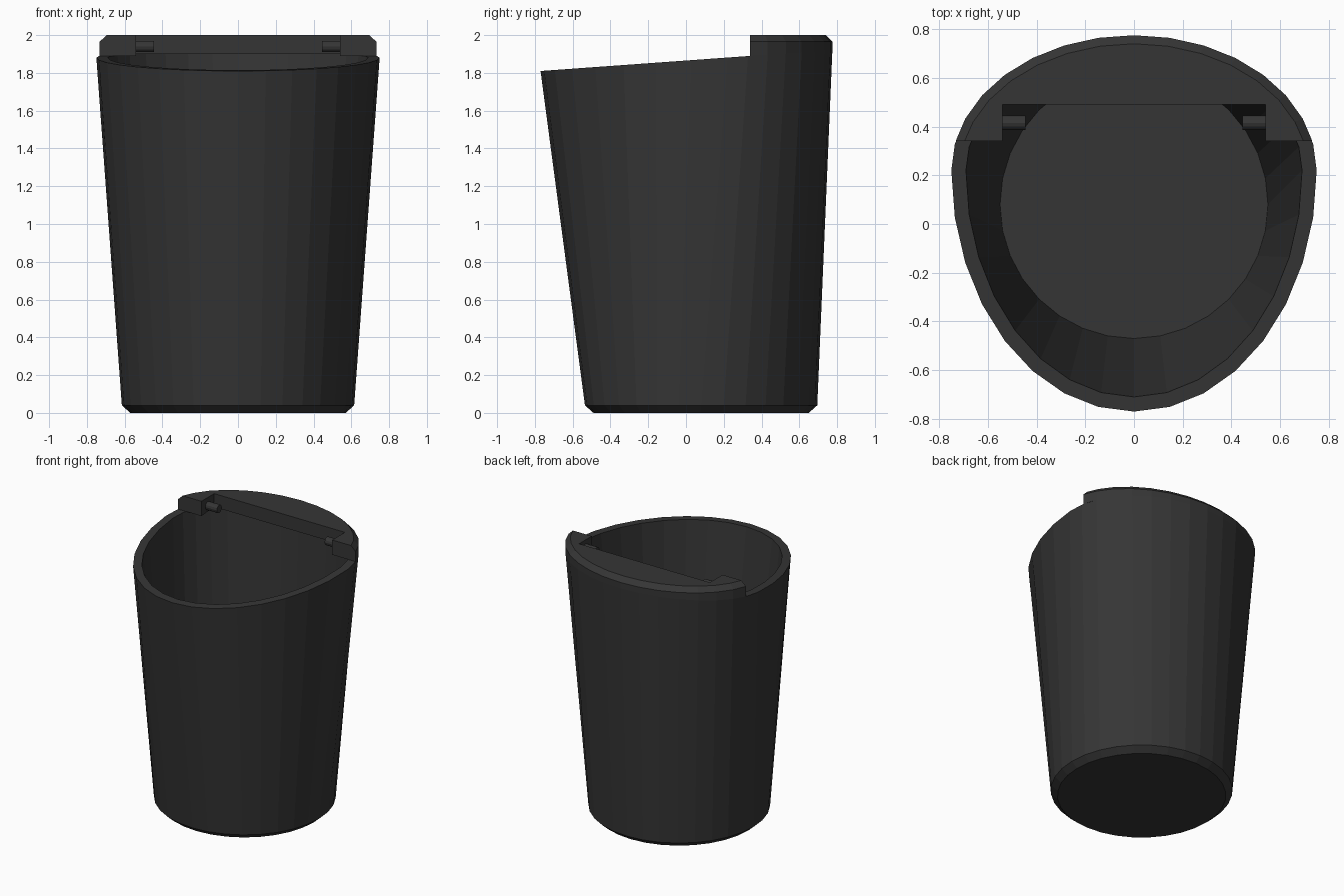
import bpy, bmesh, math
from mathutils import Matrix

if "Cube" in bpy.data.objects:
    bpy.data.objects.remove(bpy.data.objects["Cube"])

SIDES = 32
CENTRE_TOP, CENTRE_BASE = 0.22, 0.08   # y centres of rim and base

charcoal = bpy.data.materials.new("charcoal plastic")
charcoal.diffuse_color = (0.036, 0.036, 0.036, 1)
charcoal.use_nodes = True
charcoal.node_tree.nodes["Principled BSDF"].inputs["Base Color"].default_value = charcoal.diffuse_color


def rim_z(y):
    """Height of the sloping rim plane."""
    return 1.81 + 0.072 * (y + 0.77)


def egg(t, inset):
    """Rim outline: long half ellipse in front, short one behind."""
    b = 0.555 if math.sin(t) > 0 else 0.99
    return (0.75 - inset) * math.cos(t), CENTRE_TOP + (b - inset) * math.sin(t)


def finish(name, bm):
    bmesh.ops.recalc_face_normals(bm, faces=bm.faces)
    mesh = bpy.data.meshes.new(name)
    bm.to_mesh(mesh)
    bm.free()
    mesh.materials.append(charcoal)
    obj = bpy.data.objects.new(name, mesh)
    bpy.context.collection.objects.link(obj)
    return obj


def bridge(bm, lower, upper):
    n = len(lower)
    for i in range(n):
        j = (i + 1) % n
        bm.faces.new((lower[i], lower[j], upper[j], upper[i]))


# Hollow tapered body with chamfered base and thick rim
bm = bmesh.new()
angles = [2 * math.pi * i / SIDES for i in range(SIDES)]


def circle(r, z):
    return [bm.verts.new((r * math.cos(t), CENTRE_BASE + r * math.sin(t), z)) for t in angles]


def rim(inset):
    pts = [egg(t, inset) for t in angles]
    return [bm.verts.new((x, y, rim_z(y))) for x, y in pts]


rings = [circle(0.57, 0), circle(0.615, 0.04), rim(0), rim(0.06), circle(0.55, 0.05)]
for low, high in zip(rings, rings[1:]):
    bridge(bm, low, high)
bm.faces.new(rings[0])
bm.faces.new(rings[-1])
finish("bin_body", bm)

# Rear hinge cover: curved back, notch in front, chamfered top
bm = bmesh.new()
FRONT, NOTCH_Y, NOTCH_X = 0.34, 0.49, 0.54


def cover_outline(inset):
    start = math.asin((FRONT - CENTRE_TOP) / (0.555 - inset))
    ts = [start] + [math.pi * k / 16 for k in range(2, 15)] + [math.pi - start]
    notch = [(-NOTCH_X, FRONT), (-NOTCH_X, NOTCH_Y), (NOTCH_X, NOTCH_Y), (NOTCH_X, FRONT)]
    return [egg(t, inset) for t in ts] + notch


side, top = cover_outline(0), cover_outline(0.035)
rings = [[bm.verts.new((x, y, rim_z(y))) for x, y in side],
         [bm.verts.new((x, y, 1.965)) for x, y in side],
         [bm.verts.new((x, y, 2.0)) for x, y in top]]
bridge(bm, rings[0], rings[1])
bridge(bm, rings[1], rings[2])
bm.faces.new(rings[0])
bm.faces.new(rings[2])
finish("hinge_cover", bm)

# Hinge pins reaching into the notch
for label, s in (("left", -1), ("right", 1)):
    bm = bmesh.new()
    bmesh.ops.create_cone(bm, cap_ends=True, segments=12, radius1=0.03, radius2=0.03, depth=0.105,
                          matrix=Matrix.Translation((s * 0.4975, 0.415, 1.94))
                          @ Matrix.Rotation(math.pi / 2, 4, 'Y'))
    finish(label + "_hinge_pin", bm)
